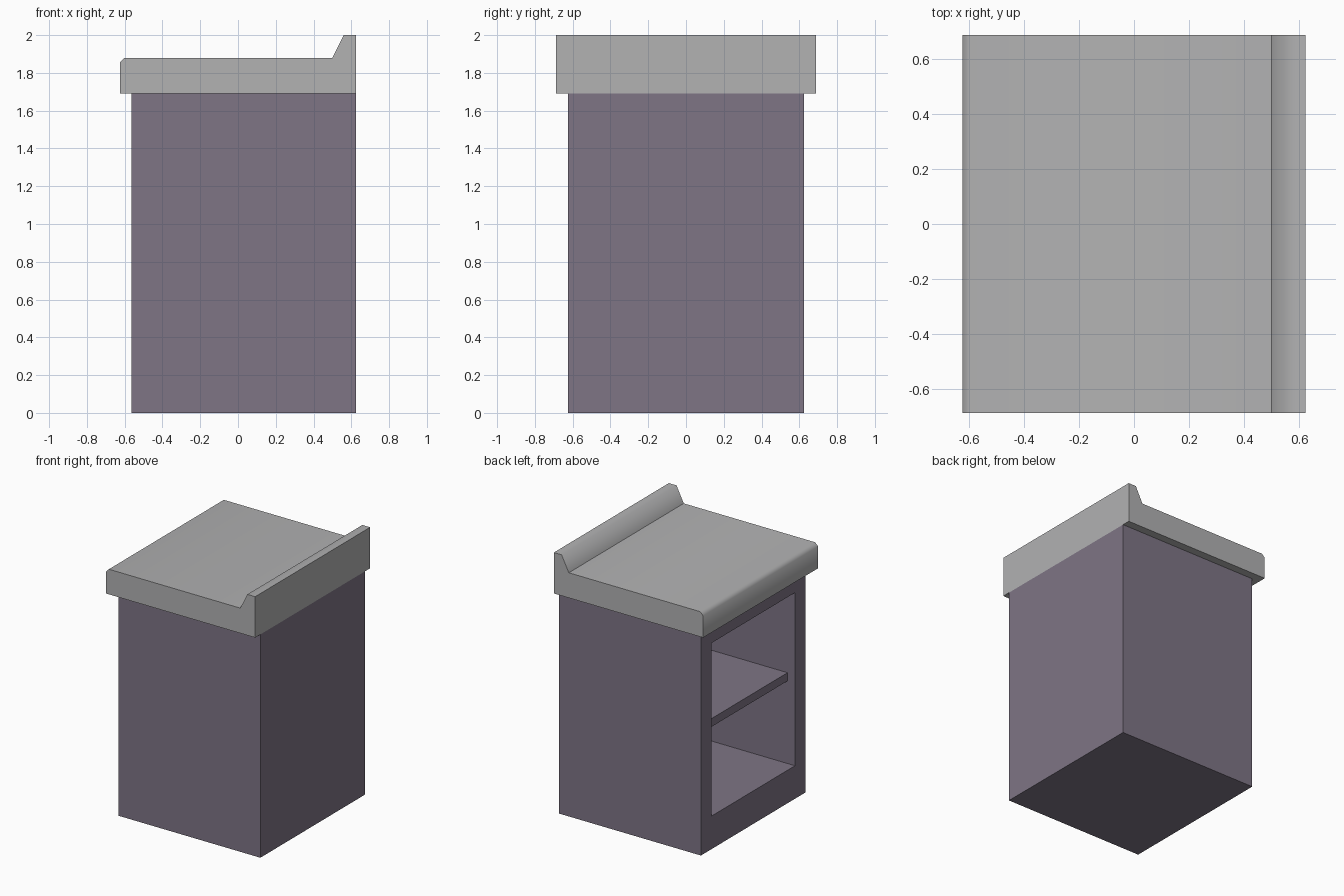
import bpy, bmesh, math
from mathutils import Vector

cube = bpy.data.objects.get("Cube")
if cube:
    bpy.data.objects.remove(cube, do_unlink=True)


def make_material(name, color):
    mat = bpy.data.materials.new(name)
    mat.use_nodes = True
    mat.diffuse_color = color
    mat.node_tree.nodes["Principled BSDF"].inputs["Base Color"].default_value = color
    return mat


def add_object(name, bm, mat):
    bmesh.ops.recalc_face_normals(bm, faces=bm.faces)
    mesh = bpy.data.meshes.new(name)
    bm.to_mesh(mesh)
    bm.free()
    mesh.materials.append(mat)
    obj = bpy.data.objects.new(name, mesh)
    bpy.context.collection.objects.link(obj)
    return obj


def box(low, high):
    bm = bmesh.new()
    bmesh.ops.create_cube(bm, size=1)
    low, high = Vector(low), Vector(high)
    for v in bm.verts:
        v.co = (low + high) / 2 + v.co * (high - low)
    return bm


purple = make_material("muted purple", (0.209, 0.178, 0.235, 1))
grey = make_material("light grey", (0.445, 0.445, 0.45, 1))

# Cabinet body, hollowed through its open side
CABINET_TOP = 1.69
HALF_DEPTH = 0.625
OPEN_HALF, OPEN_LOW, OPEN_HIGH = 0.5, 0.25, 1.56
INNER_BACK = 0.56
bm = box((-0.5625, -HALF_DEPTH, 0), (0.625, HALF_DEPTH, CABINET_TOP))
bm.normal_update()
opening = min(bm.faces, key=lambda f: f.calc_center_median().x)
bmesh.ops.inset_individual(bm, faces=[opening], thickness=0.1)
for v in opening.verts:
    v.co.y = math.copysign(OPEN_HALF, v.co.y)
    v.co.z = OPEN_HIGH if v.co.z > CABINET_TOP / 2 else OPEN_LOW
result = bmesh.ops.extrude_discrete_faces(bm, faces=[opening])
for v in result["faces"][0].verts:
    v.co.x = INNER_BACK
add_object("cabinet_body", bm, purple)

# Shelf, set slightly back from the opening
add_object("shelf", box((-0.5, -OPEN_HALF, 0.875), (INNER_BACK, OPEN_HALF, 0.9375)), purple)

# Countertop with eased front edge and raised backsplash
profile = [(-0.625, 1.69), (-0.625, 1.855), (-0.6, 1.88), (0.5, 1.88),
           (0.56, 2), (0.625, 2), (0.625, 1.69)]
bm = bmesh.new()
end = bm.faces.new([bm.verts.new((x, -0.6875, z)) for x, z in profile])
result = bmesh.ops.extrude_face_region(bm, geom=[end])
for v in result["geom"]:
    if isinstance(v, bmesh.types.BMVert):
        v.co.y = 0.6875
bmesh.ops.recalc_face_normals(bm, faces=bm.faces)
for f in bm.faces:
    f.smooth = True
# Only the eased edge and the backsplash crest are soft
for e in bm.edges:
    crest = all(abs(v.co.x - 0.56) < 0.01 for v in e.verts)
    e.smooth = crest or e.calc_face_angle() < math.radians(50)
add_object("countertop", bm, grey)
